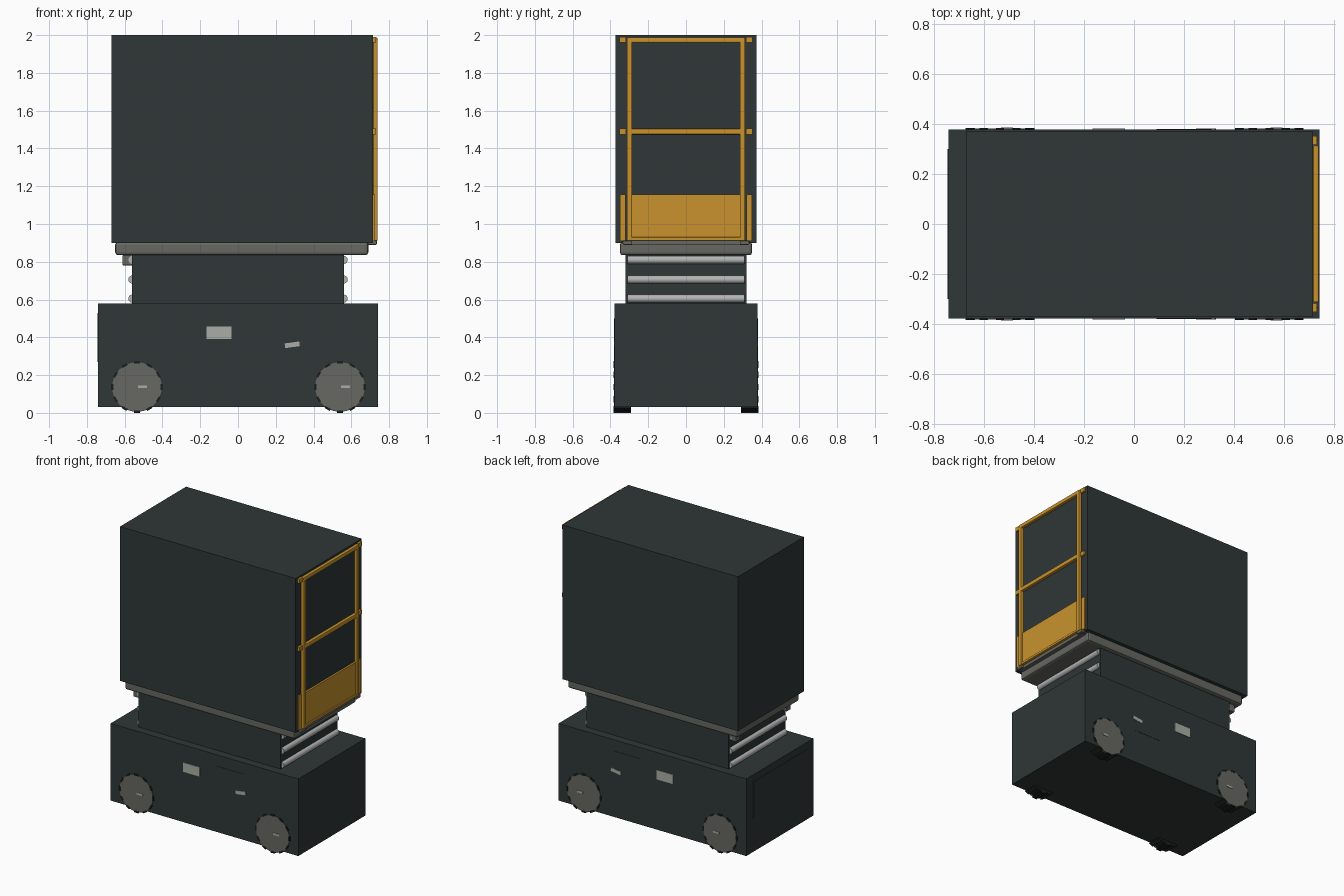
import bpy, math
from mathutils import Matrix, Vector

if "Cube" in bpy.data.objects:
    bpy.data.objects.remove(bpy.data.objects["Cube"])


def material(name, rgb):
    m = bpy.data.materials.new(name)
    m.diffuse_color = (*rgb, 1)
    m.use_nodes = True
    m.node_tree.nodes["Principled BSDF"].inputs["Base Color"].default_value = m.diffuse_color
    return m


DARK = material("dark slate", (0.028, 0.038, 0.037))
BLACK = material("tyre black", (0.012, 0.013, 0.013))
GREY = material("warm grey", (0.135, 0.138, 0.122))
LIGHT = material("label grey", (0.40, 0.42, 0.38))
SILVER = material("silver", (0.45, 0.46, 0.45))
YELLOW = material("safety yellow", (0.58, 0.29, 0.026))


def box(name, x, y, z, mat, bevel=0, tilt=0):
    """Box from (min, max) ranges, optionally tilted about y."""
    bpy.ops.mesh.primitive_cube_add(size=1)
    o = bpy.context.object
    o.name = name
    size = Vector((x[1] - x[0], y[1] - y[0], z[1] - z[0]))
    o.data.transform(Matrix.Diagonal((*size, 1)))
    o.location = (sum(x) / 2, sum(y) / 2, sum(z) / 2)
    o.rotation_euler.y = tilt
    o.data.materials.append(mat)
    if bevel:
        b = o.modifiers.new("bevel", 'BEVEL')
        b.width, b.segments = bevel, 2
    return o


def tube(name, p, q, r, mat, sides=20):
    """Cylinder between two points."""
    p, q = Vector(p), Vector(q)
    bpy.ops.mesh.primitive_cylinder_add(vertices=sides, radius=r, depth=(q - p).length,
                                        location=(p + q) / 2)
    o = bpy.context.object
    o.name = name
    o.rotation_euler = (q - p).to_track_quat('Z', 'Y').to_euler()
    o.data.materials.append(mat)
    bpy.ops.object.shade_smooth_by_angle(angle=math.radians(40))
    return o


def sided(s, a, b):
    return tuple(sorted((s * a, s * b)))


# Main bodies
box("base_body", (-0.74, 0.74), (-0.378, 0.378), (0.03, 0.58), DARK)
box("lift_stack", (-0.56, 0.56), (-0.32, 0.32), (0.58, 0.84), DARK)
box("platform_deck", (-0.65, 0.69), (-0.35, 0.35), (0.835, 0.905), GREY, 0.015)
box("platform_cage", (-0.67, 0.715), (-0.372, 0.372), (0.90, 2.0), DARK)
box("rear_panel", (-0.745, -0.739), (-0.30, 0.30), (0.27, 0.53), DARK)

# Cross bars at both ends of the lift
for end in (-1, 1):
    for z in (0.605, 0.706, 0.81):
        tube("lift_cross_bar", (end * 0.56, -0.31, z), (end * 0.56, 0.31, z), 0.021, SILVER)

for s in (-1, 1):
    # Mounting block under the deck
    box("deck_bracket", (-0.612, -0.56), sided(s, 0.26, 0.31), (0.78, 0.836), GREY, 0.006)
    # Side labels and hatch
    skin = sided(s, 0.376, 0.382)
    box("side_label", (-0.166, -0.035), skin, (0.39, 0.457), LIGHT)
    box("side_hatch", (0.09, 0.31), sided(s, 0.375, 0.380), (0.27, 0.50), DARK)
    box("tilted_label", (0.248, 0.326), skin, (0.348, 0.373), LIGHT, tilt=math.radians(-8))

    # Wheels with tread blocks
    for x in (-0.535, 0.54):
        tube("tyre", (x, s * 0.29, 0.137), (x, s * 0.379, 0.137), 0.13, BLACK, 48)
        tube("wheel_disc", (x, s * 0.37, 0.137), (x, s * 0.382, 0.137), 0.131, GREY, 48)
        for i in range(12):
            a = math.radians(30 * i)
            lug = box("tread_block", (-0.016, 0.016), sided(s, 0.29, 0.384),
                      (-0.006, 0.006), BLACK)
            lug.location.x = x + 0.131 * math.sin(a)
            lug.location.z = 0.137 + 0.131 * math.cos(a)
            lug.rotation_euler.y = a
        box("hub_label", (x + 0.005, x + 0.052), sided(s, 0.380, 0.385),
            (0.132, 0.146), LIGHT)

    # Gate uprights, rail stubs, side kick strips and sill feet
    box("gate_post", (0.715, 0.739), sided(s, 0.285, 0.313), (0.91, 1.975), YELLOW, 0.005)
    for z in (1.475, 1.96):
        box("rail_stub", (0.712, 0.73), sided(s, 0.318, 0.352), (z, z + 0.03), YELLOW)
    box("side_kick_strip", (0.712, 0.724), sided(s, 0.32, 0.35), (0.91, 1.155), YELLOW)
    box("sill_foot", (0.69, 0.735), sided(s, 0.285, 0.335), (0.89, 0.912), GREY, 0.004)

# Gate rails, kick panel and sill
box("gate_top_rail", (0.714, 0.738), (-0.313, 0.313), (1.96, 1.988), YELLOW, 0.005)
box("gate_mid_rail", (0.714, 0.738), (-0.313, 0.313), (1.475, 1.505), YELLOW, 0.005)
box("gate_bottom_rail", (0.714, 0.736), (-0.30, 0.30), (0.912, 0.93), YELLOW, 0.004)
box("gate_kick_panel", (0.714, 0.728), (-0.30, 0.30), (0.912, 1.155), YELLOW)
box("gate_sill", (0.68, 0.72), (-0.32, 0.32), (0.888, 0.91), GREY)
